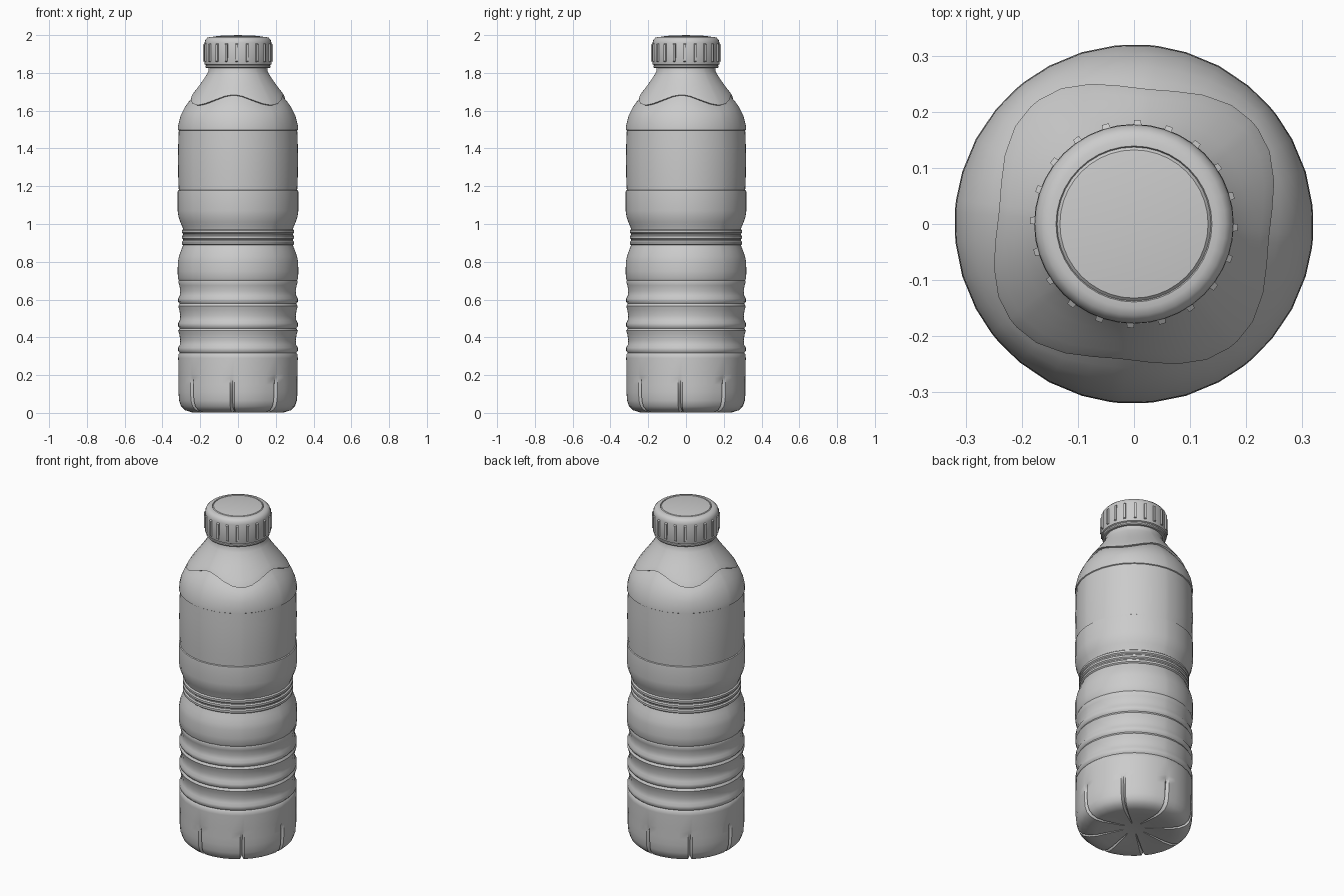
import bpy, bmesh
from math import sin, cos, pi, radians, exp

if "Cube" in bpy.data.objects:
    bpy.data.objects.remove(bpy.data.objects["Cube"])

OFF = radians(-5.625)


def finish(bm, name, angle):
    bmesh.ops.recalc_face_normals(bm, faces=bm.faces)
    me = bpy.data.meshes.new(name)
    bm.to_mesh(me)
    bm.free()
    ob = bpy.data.objects.new(name, me)
    bpy.context.collection.objects.link(ob)
    bpy.ops.object.select_all(action='DESELECT')
    ob.select_set(True)
    bpy.context.view_layer.objects.active = ob
    bpy.ops.object.shade_smooth_by_angle(angle=radians(angle))
    return ob


def skin(rows, name, angle, bottom=None, top=None):
    """Join rings of points; optional centre heights close the ends."""
    bm = bmesh.new()
    rings = [[bm.verts.new(p) for p in row] for row in rows]
    n = len(rings[0])
    for a, b in zip(rings, rings[1:]):
        for i in range(n):
            j = (i + 1) % n
            bm.faces.new((a[i], a[j], b[j], b[i]))
    for ring, z in ((rings[0], bottom), (rings[-1], top)):
        if z is not None:
            c = bm.verts.new((0, 0, z))
            for i in range(n):
                bm.faces.new((c, ring[i], ring[(i + 1) % n]))
    return finish(bm, name, angle)


def lerp_table(table, z):
    for (z0, r0), (z1, r1) in zip(table, table[1:]):
        if z <= z1:
            return r0 + (r1 - r0) * (z - z0) / (z1 - z0)
    return table[-1][1]


# Angles: 32 sides, with extra columns hugging the eight base grooves
angles = []
for k in range(8):
    for d in (-2.2, 0, 2.2, 11.25, 22.5, 33.75):
        angles.append((OFF + radians(45 * k + d), d == 0))

# Base: petal feet split by grooves (radius, height, groove in, groove up)
base = [(.06, .022, 0, 0), (.12, .014, 0, .006), (.2, .003, 0, .014),
        (.245, .003, .006, .018), (.28, .014, .016, .014), (.302, .035, .022, .005),
        (.312, .065, .022, 0), (.316, .11, .018, 0), (.316, .15, .014, 0),
        (.316, .185, .007, 0), (.316, .205, 0, 0)]
rows = []
for r, z, gi, gu in base:
    rows.append([((r - gi * g) * cos(a), (r - gi * g) * sin(a), z + gu * g) for a, g in angles])

# Ribs, waist rings and label band
profile = [(.29, .317), (.31, .316)]
for z in (.31, .44, .57):
    profile += [(z + .008, .309), (z + .018, .317), (z + .035, .317),
                (z + .05, .309), (z + .075, .306), (z + .105, .311), (z + .125, .317)]
profile += [(.702, .314), (.712, .319), (.75, .32), (.80, .319), (.83, .313), (.86, .302), (.88, .294)]
for z in (.90, .93, .96):
    profile += [(z - .012, .291), (z - .006, .298), (z + .006, .298), (z + .012, .291)]
profile += [(.985, .295), (1.01, .306), (1.04, .316), (1.07, .32), (1.168, .32), (1.177, .319),
            (1.18, .314), (1.25, .317), (1.34, .318), (1.42, .317), (1.495, .314),
            (1.498, .319), (1.52, .318)]
for z, r in profile:
    rows.append([(r * cos(a), r * sin(a), z) for a, g in angles])

# Shoulder: wavy hood edge overlapping the band below
shoulder = [(1.5, .319), (1.55, .313), (1.58, .302), (1.61, .287), (1.64, .27), (1.67, .249),
            (1.70, .227), (1.73, .204), (1.76, .182), (1.79, .163), (1.81, .155)]


def wave(a):
    return 1.658 + .027 * cos(4 * (a - OFF))


def shoulder_row(height, bump):
    row = []
    for a, g in angles:
        z = height(wave(a))
        r = lerp_table(shoulder, z) + bump
        row.append((r * cos(a), r * sin(a), z))
    return row


for t, bump in ((.3, 0), (.6, 0), (.82, -.004)):
    rows.append(shoulder_row(lambda w: 1.53 + (w - .004 - 1.53) * t, bump))
rows.append(shoulder_row(lambda w: w - .004, -.009))
rows.append(shoulder_row(lambda w: w - .001, .003))
for t in (.06, .2, .4, .6, .8, 1):
    rows.append(shoulder_row(lambda w: w + (1.79 - w) * t, .004))

# Neck up into the cap
for r, z in ((.157, 1.81), (.156, 1.85)):
    rows.append([(r * cos(a), r * sin(a), z) for a, g in angles])
skin(rows, "bottle_body", 40, bottom=.024, top=1.85)

# Cap with tamper ring and slightly domed, inset top disc
cap = [(.15, 1.825), (.168, 1.825), (.172, 1.83), (.172, 1.838), (.169, 1.841), (.176, 1.845),
       (.178, 1.85), (.177, 1.96), (.173, 1.975), (.163, 1.986), (.15, 1.99), (.139, 1.991),
       (.137, 1.987), (.132, 1.992), (.09, 1.997)]
N = 40
skin([[(r * cos(2 * pi * i / N), r * sin(2 * pi * i / N), z) for i in range(N)] for r, z in cap],
     "cap", 35, bottom=1.825, top=2.0)

# Grip ribs around the cap
bm = bmesh.new()
for k in range(20):
    a = radians(18 * k - 2)
    c, s = cos(a), sin(a)

    def put(r, t, z):
        return bm.verts.new((r * c - t * s, r * s + t * c, z))
    back = [put(.168, t, z) for t, z in ((-.008, 1.855), (.008, 1.855), (.008, 1.962), (-.008, 1.962))]
    front = [put(.185, t, z) for t, z in ((-.006, 1.862), (.006, 1.862), (.006, 1.95), (-.006, 1.95))]
    bm.faces.new(front)
    bm.faces.new(back[::-1])
    for i in range(4):
        j = (i + 1) % 4
        bm.faces.new((back[i], back[j], front[j], front[i]))
finish(bm, "cap_grip_ribs", 30)
